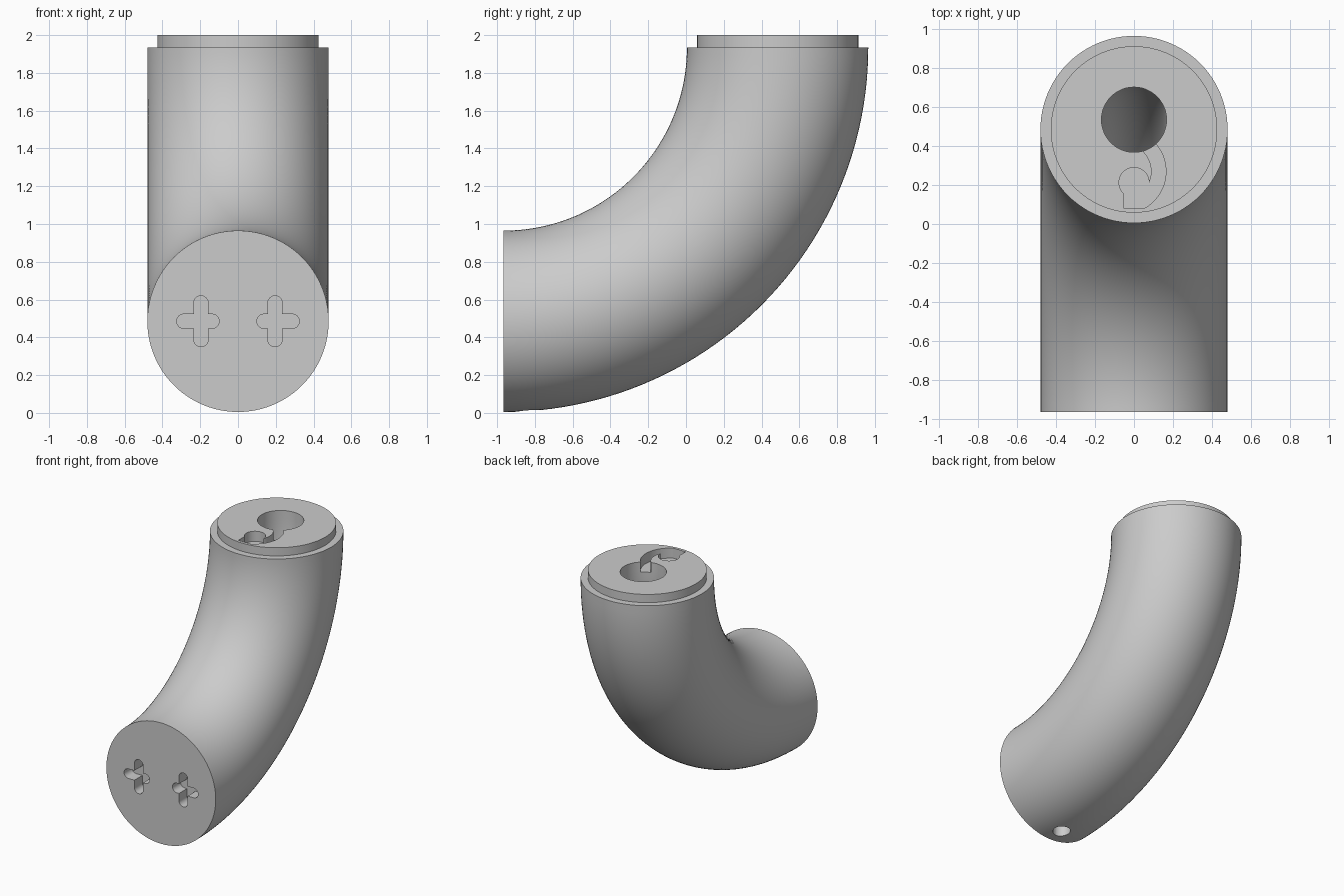
import bpy, bmesh
from math import sin, cos, pi, radians
from mathutils import Vector

cube = bpy.data.objects.get("Cube")
if cube:
    bpy.data.objects.remove(cube, do_unlink=True)

BEND_Y, BEND_Z = -0.965, 1.935     # centre of the quarter bend
BEND_R, PIPE_R = 1.45, 0.48
TOP_Y = BEND_Y + BEND_R            # axis of the upper end

grey = bpy.data.materials.new("plain_grey")
grey.use_nodes = True
grey.diffuse_color = (0.6, 0.6, 0.6, 1)
grey.node_tree.nodes["Principled BSDF"].inputs["Base Color"].default_value = (0.6, 0.6, 0.6, 1)


def loft(name, rings):
    """Closed solid through a list of equal-length rings."""
    bm = bmesh.new()
    loops = [[bm.verts.new(p) for p in ring] for ring in rings]
    bm.faces.new(loops[0])
    bm.faces.new(loops[-1])
    for a, b in zip(loops, loops[1:]):
        for i in range(len(a)):
            j = (i + 1) % len(a)
            bm.faces.new((a[i], a[j], b[j], b[i]))
    bmesh.ops.recalc_face_normals(bm, faces=bm.faces)
    mesh = bpy.data.meshes.new(name)
    bm.to_mesh(mesh)
    bm.free()
    mesh.materials.append(grey)
    obj = bpy.data.objects.new(name, mesh)
    bpy.context.collection.objects.link(obj)
    return obj


def arc(cx, cy, r, start, end, n):
    steps = [radians(start + (end - start) * i / n) for i in range(n + 1)]
    return [(cx + r * cos(t), cy + r * sin(t)) for t in steps]


def circle(cx, cy, r, n=48):
    return arc(cx, cy, r, 0, 360, n)[:-1]


def bend_ring(r, path_r, angle, n):
    """Circle across the bend; angle 0 is the upper end, 90 degrees the front."""
    ring = []
    for x, d in circle(0, path_r, r, n):
        ring.append(Vector((x, BEND_Y + d * cos(angle), BEND_Z - d * sin(angle))))
    return ring


def prism_z(name, outline, low, high):
    return loft(name, [[(x, y, z) for x, y in outline] for z in (low, high)])


def prism_y(name, outline, near, far):
    return loft(name, [[(x, y, z) for x, z in outline] for y in (near, far)])


def cut(target, cutter):
    mod = target.modifiers.new(cutter.name, 'BOOLEAN')
    mod.operation = 'DIFFERENCE'
    mod.solver = 'EXACT'
    mod.object = cutter
    bpy.context.view_layer.objects.active = target
    bpy.ops.object.modifier_apply(modifier=mod.name)
    bpy.data.objects.remove(cutter, do_unlink=True)


# Bent pipe with a stepped collar at the upper end
SIDES, STEPS = 96, 48
collar = circle(0, TOP_Y, 0.427, SIDES)
rings = [[(x, y, z) for x, y in collar] for z in (2.0, BEND_Z)]
rings += [bend_ring(PIPE_R, BEND_R, pi / 2 * i / STEPS, SIDES) for i in range(STEPS + 1)]
elbow = loft("elbow_pipe", rings)

# Inner channel following the bend, closed before the front face
CH_R, CH_PATH = 0.167, 1.5
mouth = circle(0, BEND_Y + CH_PATH, CH_R)
rings = [[(x, y, 2.1) for x, y in mouth]]
rings += [bend_ring(CH_R, CH_PATH, radians(84) * i / 36, 48) for i in range(37)]
cut(elbow, loft("channel_cutter", rings))

# Drain hole under the front end, meeting the channel
cut(elbow, prism_z("drain_cutter", circle(0, -0.83, 0.065, 32), -0.1, 0.42))

# Keyhole recess and hooked wire groove in the upper face
FLOOR = 1.92
cut(elbow, prism_z("keyhole_cutter", circle(0, 0.213, 0.077), FLOOR, 2.1))
neck = [(-0.054, 0.082), (0.056, 0.082), (0.056, 0.2), (-0.054, 0.2)]
cut(elbow, prism_z("neck_cutter", neck, FLOOR, 2.1))
hook = arc(-0.053, 0.27, 0.217, -60, 55, 24) + arc(-0.053, 0.27, 0.143, 55, -60, 24)
cut(elbow, prism_z("groove_cutter", hook, FLOOR, 2.1))

# Mirrored cross-shaped sockets in the front face
W, MID = 0.038, 0.485
for side in (-1, 1):
    x = 0.196 * side
    upright = arc(x, 0.62 - W, W, 0, 180, 12) + arc(x, 0.35 + W, W, 180, 360, 12)
    lo, hi = sorted((0.1 * side, 0.325 * side))
    bar = arc(hi - W, MID, W, -90, 90, 12) + arc(lo + W, MID, W, 90, 270, 12)
    for outline in (upright, bar):
        cut(elbow, prism_y("socket_cutter", outline, -1.1, BEND_Y + 0.1))

# Smooth pipe walls with crisp rims
bpy.ops.object.select_all(action='DESELECT')
elbow.select_set(True)
bpy.context.view_layer.objects.active = elbow
bpy.ops.object.shade_smooth_by_angle(angle=radians(30))
